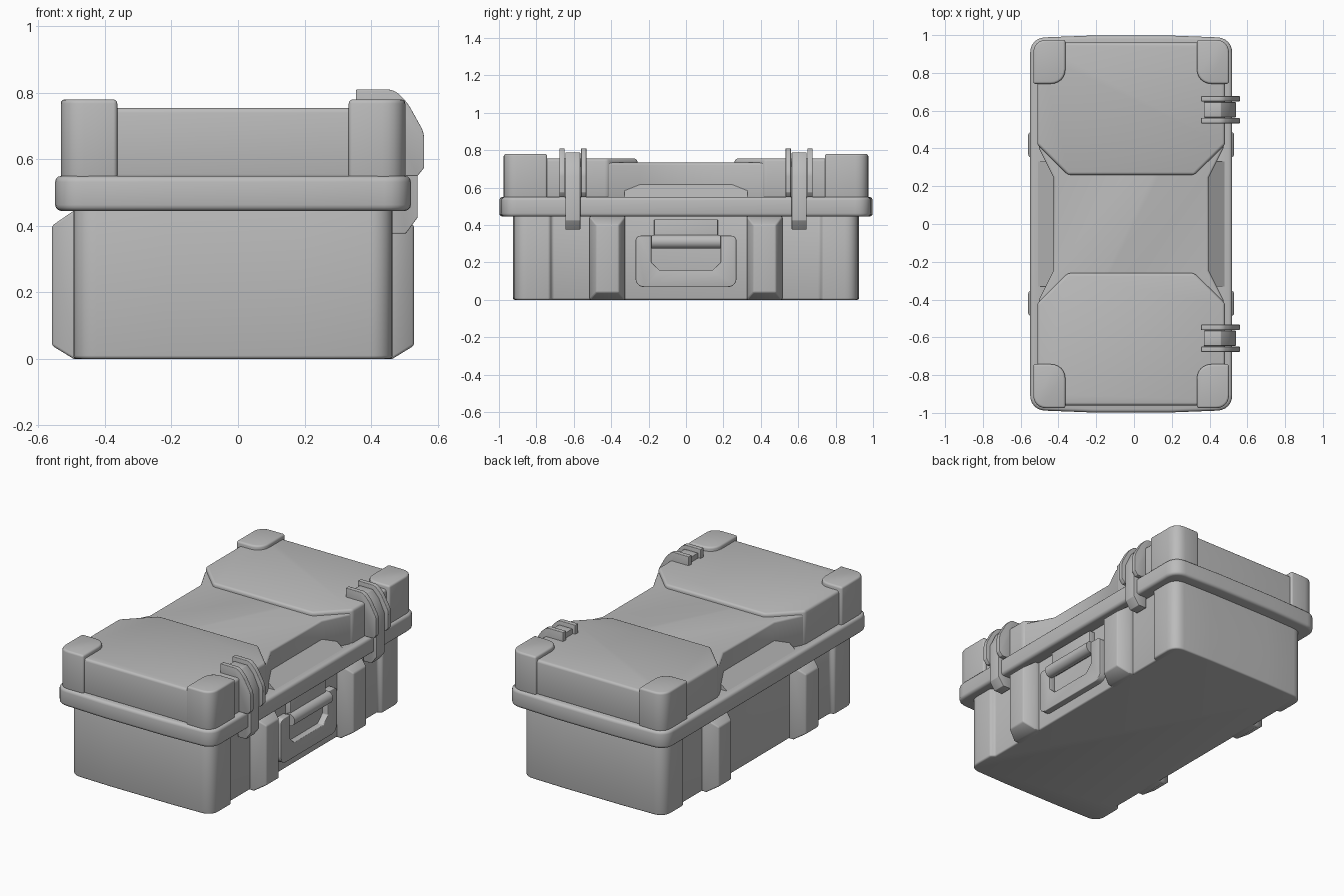
import bpy, bmesh
from math import radians, pi
from mathutils import Vector

cube = bpy.data.objects.get("Cube")
if cube:
    bpy.data.objects.remove(cube, do_unlink=True)

grey = bpy.data.materials.new("case_grey")
grey.use_nodes = True
grey.diffuse_color = (0.5, 0.5, 0.5, 1)
grey.node_tree.nodes["Principled BSDF"].inputs["Base Color"].default_value = (0.5, 0.5, 0.5, 1)

CX = -0.015  # the box sits slightly off centre because of the latches


def outline(points, segs=6):
    """Turn (x, y, radius) corners into a polygon with rounded corners."""
    out = []
    for i, (x, y, r) in enumerate(points):
        p = Vector((x, y))
        if r == 0:
            out.append(p)
            continue
        a = (Vector(points[i - 1][:2]) - p).normalized()
        b = (Vector(points[(i + 1) % len(points)][:2]) - p).normalized()
        start, end = p + a * r, p + b * r
        for k in range(segs + 1):
            t = k / segs
            w = 0.83  # weighted curve close to a circular arc
            n = (1 - t) ** 2 + 2 * w * t * (1 - t) + t * t
            out.append((start * (1 - t) ** 2 + p * 2 * w * t * (1 - t) + end * t * t) / n)
    return out


def four_way(quarter):
    """Mirror a quarter outline, listed from the y axis to the x axis."""
    half = quarter + [(x, -y, r) for x, y, r in reversed(quarter)]
    return half + [(-x, y, r) for x, y, r in reversed(half)]


def finish(name, bm, bevel):
    bmesh.ops.recalc_face_normals(bm, faces=bm.faces)
    if bevel:
        sharp = [e for e in bm.edges if e.calc_face_angle(0) > radians(32)]
        bmesh.ops.bevel(bm, geom=sharp, offset=bevel, segments=3, profile=0.5,
                        affect='EDGES', clamp_overlap=False)
    mesh = bpy.data.meshes.new(name)
    bm.to_mesh(mesh)
    bm.free()
    mesh.materials.append(grey)
    ob = bpy.data.objects.new(name, mesh)
    bpy.context.collection.objects.link(ob)
    bpy.ops.object.select_all(action='DESELECT')
    ob.select_set(True)
    bpy.context.view_layer.objects.active = ob
    bpy.ops.object.shade_smooth_by_angle(angle=radians(35))
    return ob


def loft(name, loops, bevel=0.0):
    bm = bmesh.new()
    rings = [[bm.verts.new(p) for p in loop] for loop in loops]
    n = len(rings[0])
    for a, b in zip(rings, rings[1:]):
        for i in range(n):
            j = (i + 1) % n
            bm.faces.new((a[i], a[j], b[j], b[i]))
    bm.faces.new(rings[0])
    bm.faces.new(rings[-1])
    return finish(name, bm, bevel)


def prism(name, points, lo, hi, axis='z', bevel=0.0, dx=0.0):
    place = {'z': lambda p, h: (p.x + dx, p.y, h),
             'y': lambda p, h: (p.x + dx, h, p.y),
             'x': lambda p, h: (h, p.x, p.y)}[axis]
    flat = outline(points)
    return loft(name, [[place(p, h) for p in flat] for h in (lo, hi)], bevel)


# Lower body with recessed side panels
prism("body", four_way([(0.2, 0.925, 0), (0.48, 0.918, 0.07), (0.48, 0.73, 0),
                        (0.455, 0.715, 0)]), 0, 0.46, bevel=0.01, dx=CX)

# Four tapered side ribs
for sx in (-1, 1):
    for sy in (-1, 1):
        loops = []
        for x, y0, y1, z0, z1 in ((0.43, 0.325, 0.515, 0, 0.45),
                                  (0.48, 0.325, 0.515, 0, 0.445),
                                  (0.545, 0.36, 0.48, 0.04, 0.40)):
            loops.append([(CX + sx * x, sy * y, z) for y, z in
                          ((y0, z0), (y1, z0), (y1, z1), (y0, z1))])
        loft("side_rib", loops, 0.008)

# Rim where lid and body meet
prism("rim", four_way([(0.2, 0.998, 0), (0.535, 0.985, 0.08)]),
      0.445, 0.55, bevel=0.018, dx=CX)

# Lid: waisted core, sloped ledge and two raised end panels
prism("lid_core", four_way([(0.488, 0.95, 0.06), (0.488, 0.40, 0), (0.41, 0.245, 0)]),
      0.54, 0.733, bevel=0.012, dx=CX)
prism("lid_ledge", [(-0.50, 0.545, 0), (0.50, 0.545, 0), (0.40, 0.625, 0), (-0.40, 0.625, 0)],
      -0.33, 0.33, 'y', dx=CX)
for sy in (-1, 1):
    prism("lid_end_panel", [(0.497, sy * 0.96, 0.06), (0.497, sy * 0.42, 0), (0.335, sy * 0.26, 0),
                            (-0.335, sy * 0.26, 0), (-0.497, sy * 0.42, 0),
                            (-0.497, sy * 0.96, 0.06)], 0.54, 0.755, bevel=0.015, dx=CX)

# Corner guards
for sx in (-1, 1):
    for sy in (-1, 1):
        prism("corner_guard", [(sx * 0.518, sy * 0.975, 0.07), (sx * 0.518, sy * 0.742, 0),
                               (sx * 0.348, sy * 0.742, 0.08), (sx * 0.348, sy * 0.975, 0)],
              0.54, 0.78, bevel=0.012, dx=CX)

# Latches: a strap between two cheek plates
cheek = [(0.355, 0.72, 0), (0.355, 0.81, 0), (0.47, 0.81, 0.02), (0.51, 0.77, 0.02),
         (0.56, 0.68, 0.02), (0.56, 0.575, 0), (0.54, 0.55, 0), (0.46, 0.55, 0), (0.46, 0.72, 0)]
strap = [(0.37, 0.73, 0), (0.37, 0.787, 0), (0.46, 0.787, 0), (0.50, 0.745, 0),
         (0.54, 0.66, 0), (0.54, 0.425, 0), (0.505, 0.377, 0), (0.45, 0.377, 0), (0.45, 0.73, 0)]
for sy in (-1, 1):
    prism("latch_strap", strap, sy * 0.605 - 0.04, sy * 0.605 + 0.04, 'y', 0.003)
    for side in (-1, 1):
        y = sy * 0.605 + side * 0.058
        prism("latch_cheek", cheek, y - 0.014, y + 0.014, 'y', 0.003)

# Carrying handle with hinge plate and grip
prism("handle_frame", [(-0.27, 0.343, 0.03), (-0.27, 0.068, 0.05), (0.27, 0.068, 0.05),
                       (0.27, 0.343, 0.03), (0.185, 0.343, 0), (0.185, 0.2, 0), (0.14, 0.157, 0),
                       (-0.14, 0.157, 0), (-0.185, 0.2, 0), (-0.185, 0.343, 0)],
      0.43, 0.48, 'x', 0.004)
prism("handle_hinge_plate", [(-0.17, 0.29, 0), (0.17, 0.29, 0), (0.17, 0.43, 0), (-0.17, 0.43, 0)],
      0.43, 0.475, 'x', 0.004)
bpy.ops.mesh.primitive_cylinder_add(vertices=24, radius=0.037, depth=0.37,
                                    location=(0.475, 0, 0.311), rotation=(pi / 2, 0, 0))
grip = bpy.context.object
grip.name = "handle_grip"
grip.data.materials.append(grey)
bpy.ops.object.shade_smooth_by_angle(angle=radians(35))
